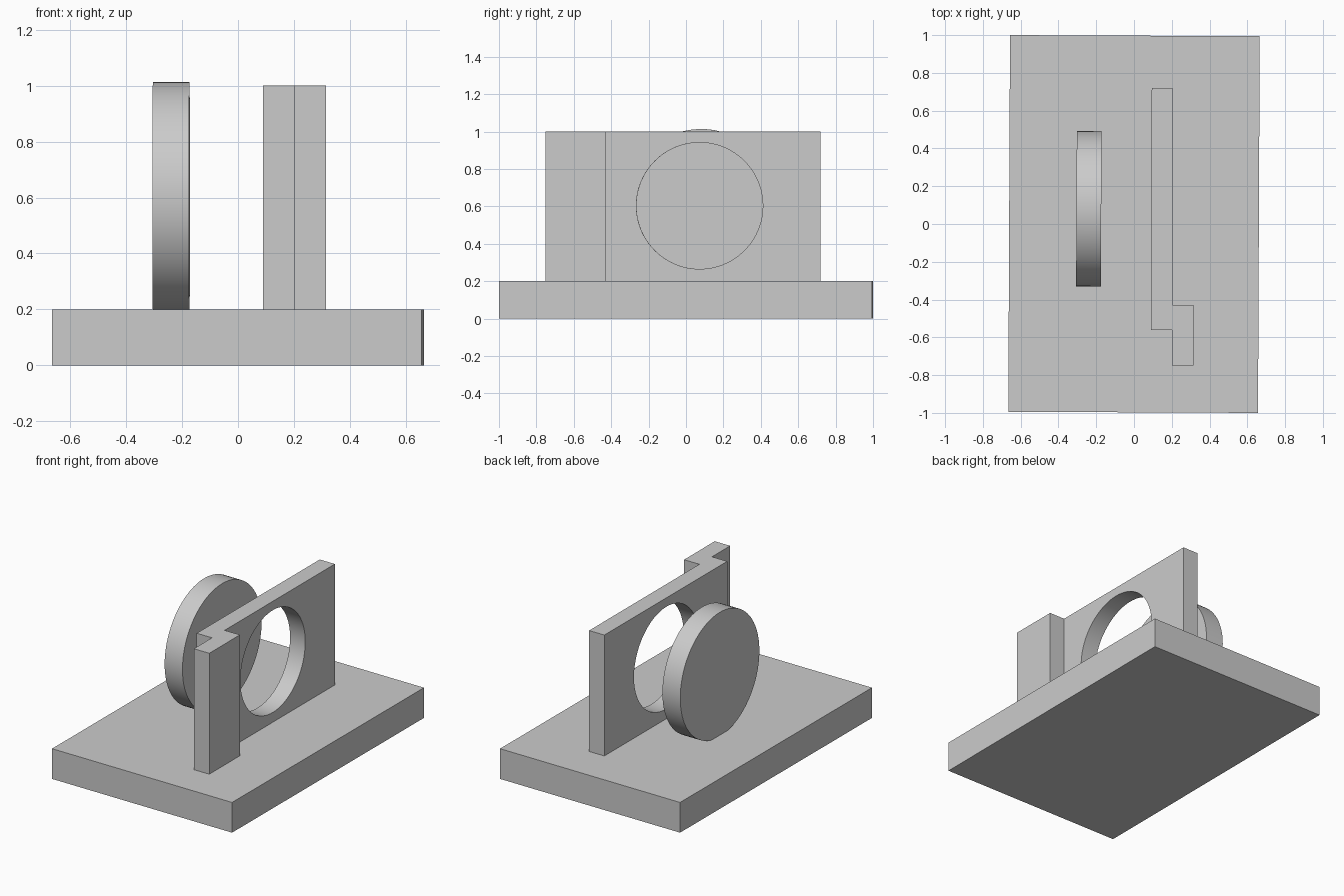
import bpy
import bmesh
import math

cube = bpy.data.objects.get("Cube")
if cube:
    bpy.data.objects.remove(cube, do_unlink=True)

TILT = -0.0045  # slight turn about the vertical axis

grey = bpy.data.materials.new("light grey")
grey.use_nodes = True
colour = (0.6, 0.6, 0.6, 1)
grey.diffuse_color = colour
grey.node_tree.nodes["Principled BSDF"].inputs["Base Color"].default_value = colour


def prism(name, outline, bottom, top):
    """Extrude a plan outline upwards."""
    bm = bmesh.new()
    face = bm.faces.new([bm.verts.new((x, y, bottom)) for x, y in outline])
    new = bmesh.ops.extrude_face_region(bm, geom=[face])["geom"]
    verts = [v for v in new if isinstance(v, bmesh.types.BMVert)]
    bmesh.ops.translate(bm, verts=verts, vec=(0, 0, top - bottom))
    bmesh.ops.recalc_face_normals(bm, faces=bm.faces)
    mesh = bpy.data.meshes.new(name)
    bm.to_mesh(mesh)
    bm.free()
    obj = bpy.data.objects.new(name, mesh)
    bpy.context.collection.objects.link(obj)
    mesh.materials.append(grey)
    return obj


def cylinder(name, radius, depth, centre):
    """Cylinder with its axis along x."""
    bpy.ops.mesh.primitive_cylinder_add(
        vertices=96, radius=radius, depth=depth, location=centre,
        rotation=(0, math.pi / 2, TILT))
    obj = bpy.context.object
    obj.name = name
    obj.data.materials.append(grey)
    return obj


def smooth(obj):
    bpy.ops.object.select_all(action="DESELECT")
    obj.select_set(True)
    bpy.context.view_layer.objects.active = obj
    bpy.ops.object.shade_smooth_by_angle(angle=math.radians(30))


# Base slab
w, l = 0.661, 0.997
base = prism("base_slab", [(-w, -l), (w, -l), (w, l), (-w, l)], 0, 0.2)
base.rotation_euler.z = TILT

# Upright wall with an offset end post
wall = prism("upright_wall", [
    (0.09, -0.56), (0.202, -0.56), (0.202, -0.75), (0.315, -0.75),
    (0.315, -0.43), (0.203, -0.43), (0.205, 0.72), (0.094, 0.72)], 0.2, 1.0)

# Round opening through the wall
cutter = cylinder("opening_cutter", 0.338, 0.4, (0.15, 0.073, 0.603))
cutter.hide_render = True
cut = wall.modifiers.new("opening", "BOOLEAN")
cut.operation = "DIFFERENCE"
cut.solver = "EXACT"
cut.object = cutter
bpy.ops.object.select_all(action="DESELECT")
wall.select_set(True)
bpy.context.view_layer.objects.active = wall
bpy.ops.object.modifier_apply(modifier=cut.name)
bpy.data.objects.remove(cutter, do_unlink=True)
smooth(wall)

# Standing disc
disc = cylinder("standing_disc", 0.411, 0.131, (-0.239, 0.081, 0.602))
smooth(disc)
